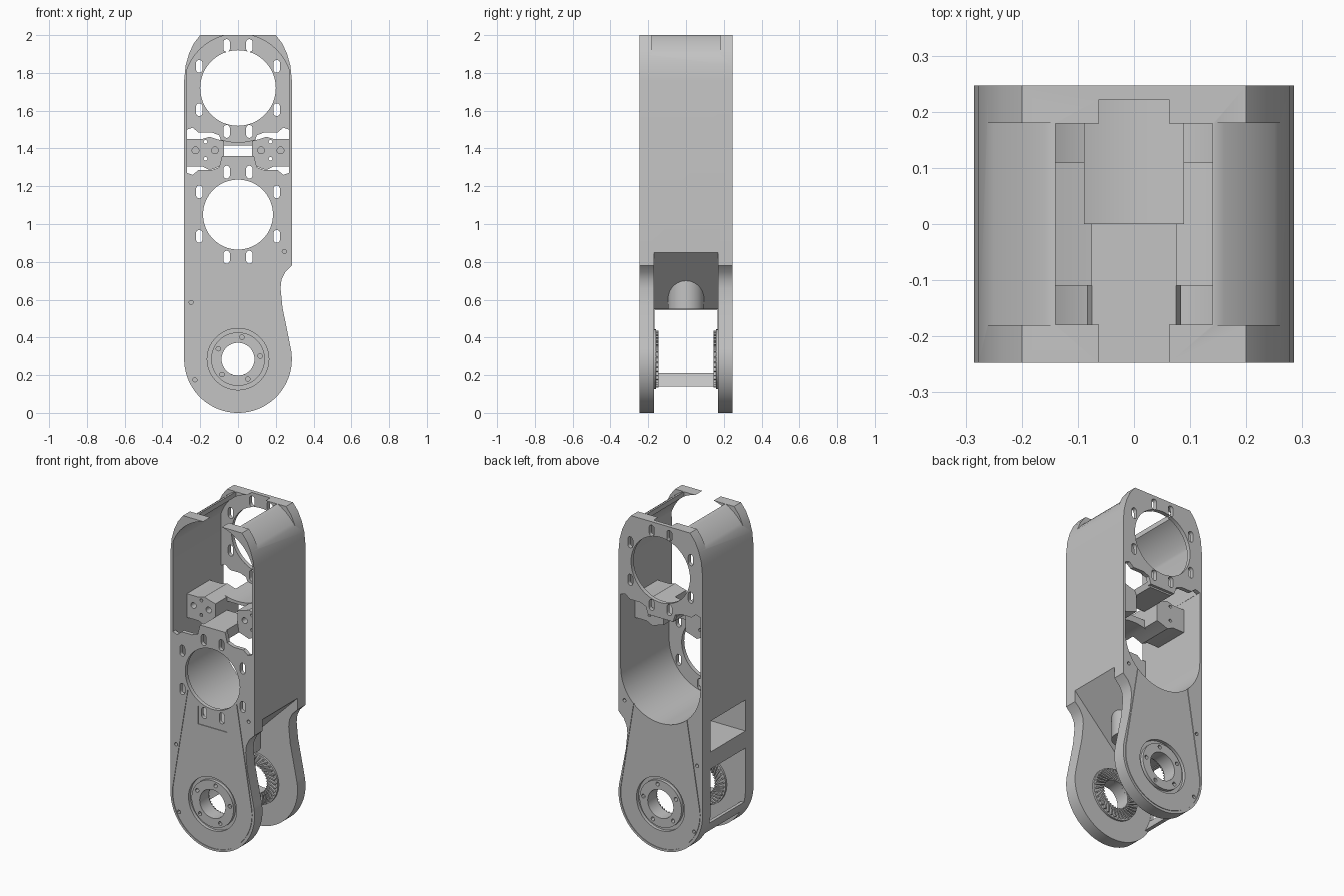
import bpy, bmesh, math
from mathutils import Matrix, Vector

cube = bpy.data.objects.get("Cube")
if cube:
    bpy.data.objects.remove(cube, do_unlink=True)

grey = bpy.data.materials.new("machined grey")
grey.use_nodes = True
COLOUR = (0.55, 0.55, 0.55, 1)
grey.diffuse_color = COLOUR
grey.node_tree.nodes["Principled BSDF"].inputs["Base Color"].default_value = COLOUR

HUB, LOW, TOP = 0.285, 1.05, 1.72   # joint, lower motor and upper motor heights
FRONT, BACK = -0.247, 0.247


def arc(cz, r, a0, a1, n=32, cx=0.0):
    angles = [math.radians(a0 + (a1 - a0) * i / n) for i in range(n + 1)]
    return [(cx + r * math.cos(a), cz + r * math.sin(a)) for a in angles]


def disc(x, z, r, n=20):
    return arc(z, r, 0, 360, n, x)[:-1]


def slot(x, z, w=0.017, h=0.017):
    return arc(z + h, w, 0, 180, 8, x) + arc(z - h, w, 180, 360, 8, x)


def box(x0, x1, z0, z1):
    return [(x0, z0), (x1, z0), (x1, z1), (x0, z1)]


def flipped(pts):
    """Mirror image of a profile, in reverse order."""
    return [(-x, z) for x, z in reversed(pts)]


def make(name, prisms):
    """Join prisms, each a profile in x and z with its y range."""
    bm = bmesh.new()
    for pts, y0, y1 in prisms:
        n = len(pts)
        a = [bm.verts.new((x, y0, z)) for x, z in pts]
        b = [bm.verts.new((x, y1, z)) for x, z in pts]
        bm.faces.new(a)
        bm.faces.new(b[::-1])
        for i in range(n):
            j = (i + 1) % n
            bm.faces.new((a[j], a[i], b[i], b[j]))
    bmesh.ops.recalc_face_normals(bm, faces=bm.faces[:])
    return finish(name, bm)


def finish(name, bm):
    mesh = bpy.data.meshes.new(name)
    bm.to_mesh(mesh)
    bm.free()
    mesh.materials.append(grey)
    obj = bpy.data.objects.new(name, mesh)
    bpy.context.scene.collection.objects.link(obj)
    return obj


def make_rings(name, r0, r1, spans):
    """Square-section rings around the joint axis, one per y range."""
    bm = bmesh.new()
    for y0, y1 in spans:
        section = [(r0, y0), (r1, y0), (r1, y1), (r0, y1)]
        loops = []
        for a in range(0, 360, 5):
            c, s = math.cos(math.radians(a)), math.sin(math.radians(a))
            loops.append([bm.verts.new((r * c, y, HUB + r * s)) for r, y in section])
        for p, q in zip(loops, loops[1:] + loops[:1]):
            for i in range(4):
                j = (i + 1) % 4
                bm.faces.new((p[i], p[j], q[j], q[i]))
    bmesh.ops.recalc_face_normals(bm, faces=bm.faces[:])
    return finish(name, bm)


def subtract(obj, cutter):
    """Cut one object out of another, bake it and drop the cutter."""
    cutter.hide_render = True
    mod = obj.modifiers.new("cut", "BOOLEAN")
    mod.operation, mod.solver, mod.object = "DIFFERENCE", "EXACT", cutter
    deps = bpy.context.evaluated_depsgraph_get()
    baked = bpy.data.meshes.new_from_object(obj.evaluated_get(deps))
    obj.modifiers.clear()
    obj.data = baked
    bpy.data.objects.remove(cutter, do_unlink=True)


def cut(obj, *groups):
    for group in groups:
        subtract(obj, make("cutter", group))


def both_faces(pts, depth):
    """The same cut on the front and the back skin."""
    return [(pts, FRONT - 0.05, FRONT + depth), (pts, BACK - depth, BACK + 0.05)]


# Main housing: outline with rounded foot, side notch and clipped top
outline = ([(0.2, 2.0), (0.235, 1.955), (0.26, 1.9), (0.277, 1.84), (0.285, 1.76),
            (0.285, 0.78), (0.25, 0.745), (0.23, 0.705), (0.225, 0.66), (0.235, 0.56)]
           + arc(HUB, 0.285, 12, -180, 56)
           + [(-0.285, 1.76), (-0.277, 1.84), (-0.26, 1.9), (-0.235, 1.955), (-0.2, 2.0)])
housing = make("housing", [(outline, FRONT, BACK)])

# Motor pockets, open at the front above and at the back below
lip = [(0.085, 1.36), (0.1, 1.3), (0.14, 1.285), (0.21, 1.285), (0.24, 1.26), (0.269, 1.27)]
upper_pocket = lip + arc(TOP, 0.287, 20, 160, 48) + flipped(lip)
brow = [(0.27, 1.5), (0.24, 1.51), (0.21, 1.485), (0.14, 1.485), (0.1, 1.47), (0.085, 1.425)]
lower_pocket = arc(LOW, 0.27, 180, 360, 48) + brow + flipped(brow)

# Curled side wall tops between the corner flanges
shoulder = arc(TOP, 0.315, 20, 160) + [(-0.4, 1.83), (-0.4, 2.2), (0.4, 2.2), (0.4, 1.83)]

# Fork gap with the sloped panel, and the hollow behind the side windows
fork = (arc(HUB, 0.265, 180, 213, 8)
        + [(-0.4, 0.14), (-0.4, -0.1), (0.4, -0.1), (0.4, 0.85), (0.285, 0.85), (-0.015, 0.55), (-0.265, 0.55)])
hollow = [(-0.4, 0.65), (0.0, 0.65), (0.05, 0.7), (-0.1, 0.75), (-0.17, 0.8), (-0.21, 0.84), (-0.4, 0.84)]

cut(housing,
    [(upper_pocket, -0.3, 0.222)],
    [(lower_pocket, -0.222, 0.3)],
    [(shoulder, -0.18, 0.18)],
    [(box(-0.14, 0.14, 1.9, 2.1), -0.179, 0.179)],
    [(fork, -0.17, 0.17)],
    [(hollow, -0.169, 0.169)],
    [(box(-0.4, -0.2, 0.21, 0.545), -0.168, 0.168)])

# Motor openings and joint bore
cut(housing,
    [(disc(0, LOW, 0.185, 64), -0.3, -0.15), (disc(0, TOP, 0.2, 64), 0.15, 0.3)],
    [(disc(0, HUB, 0.087, 48), -0.3, 0.3)])

# Mounting slots and small screw holes
slots = []
for s in (-1, 1):
    for x, z in ((0.205, 0.935), (0.205, 1.17), (0.06, 0.825), (0.06, 1.275)):
        slots.append((slot(s * x, z), -0.3, -0.2))
    for x, z in ((0.205, 1.605), (0.205, 1.835), (0.06, 1.49), (0.06, 1.945)):
        slots.append((slot(s * x, z), 0.2, 0.3))
cut(housing, slots)
holes = []
for x, z in ((0.245, 0.855), (-0.248, 0.585), (-0.228, 0.175)):
    holes += both_faces(disc(x, z, 0.011, 12), 0.07)
for i in range(5):
    a = math.radians(80 + 72 * i)
    holes += both_faces(disc(0.118 * math.cos(a), HUB + 0.118 * math.sin(a), 0.012, 12), 0.05)
cut(housing, holes)

# Shallow grooves: bearing rings and the teardrop outline on both faces
subtract(housing, make_rings("cutter", 0.142, 0.163, [(-0.3, -0.227), (0.227, 0.3)]))


def teardrop(x, r):
    return [(-x, 0.94)] + arc(HUB, r, 173, 367, 56) + [(x, 0.94)]


cut(housing, both_faces(teardrop(0.168, 0.272) + teardrop(0.163, 0.267)[::-1], 0.004))

# Small cover recess under the lower motor opening
cut(housing, [(box(-0.098, 0.098, 0.75, 0.86), -0.3, -0.243)])

# Centre brackets, bored for screws, with curved seats above and below
for side, s in (("left", 1), ("right", -1)):
    seat = [(0.075, 1.44), (0.11, 1.448), (0.15, 1.462), (0.19, 1.45), (0.272, 1.45),
            (0.272, 1.305), (0.19, 1.305), (0.15, 1.285), (0.11, 1.3), (0.075, 1.31)]
    bracket = make(side + "_bracket", [([(s * x, z) for x, z in seat], -0.11, 0.11)])
    screws = [(disc(s * x, 1.39, 0.018), -0.2, -0.06) for x in (0.122, 0.225)]
    screws += [(disc(s * 0.172, z, 0.01, 12), -0.2, 0.2) for z in (1.345, 1.435)]
    cut(bracket, screws)

# Saddles joining the brackets to the front and back skins
curve_up = arc(TOP, 0.287, 252, 288, 16)
make("back_saddle", [(curve_up + [(0.075, 1.415), (-0.075, 1.415)], 0.0, 0.23)])
curve_down = arc(LOW, 0.27, 72, 108, 16)
make("front_saddle", [(curve_down + [(-0.075, 1.36), (0.075, 1.36)], -0.23, 0.0)])

# Vertical boss under the sloped panel
bm = bmesh.new()
bmesh.ops.create_cone(bm, cap_ends=True, segments=40, radius1=0.095, radius2=0.095, depth=0.2,
                      matrix=Matrix.Translation((0.04, 0, 0.65)))
finish("cable_boss", bm)

# Face gears with swept teeth on the inner sides of the fork
for name, s in (("front_gear", -1), ("back_gear", 1)):
    make_rings(name + "_ring", 0.087, 0.158, [(s * 0.158, s * 0.175)])
    bm = bmesh.new()
    for i in range(36):
        turn = Matrix.Rotation(math.tau * i / 36, 4, "Y")
        place = Matrix.Translation((0, s * 0.153, HUB)) @ turn @ Matrix.Translation((0.12, 0, 0))
        sweep = Matrix.Rotation(math.radians(30), 4, "Y") @ Matrix.Diagonal(Vector((0.066, 0.016, 0.009, 1)))
        bmesh.ops.create_cube(bm, size=1, matrix=place @ sweep)
    finish(name + "_teeth", bm)

# Smooth curved faces, crisp edges
bpy.ops.object.select_all(action="DESELECT")
for obj in bpy.context.scene.objects:
    if obj.type == "MESH" and grey.name in obj.data.materials:
        obj.select_set(True)
        bpy.context.view_layer.objects.active = obj
bpy.ops.object.shade_smooth_by_angle(angle=math.radians(30))
